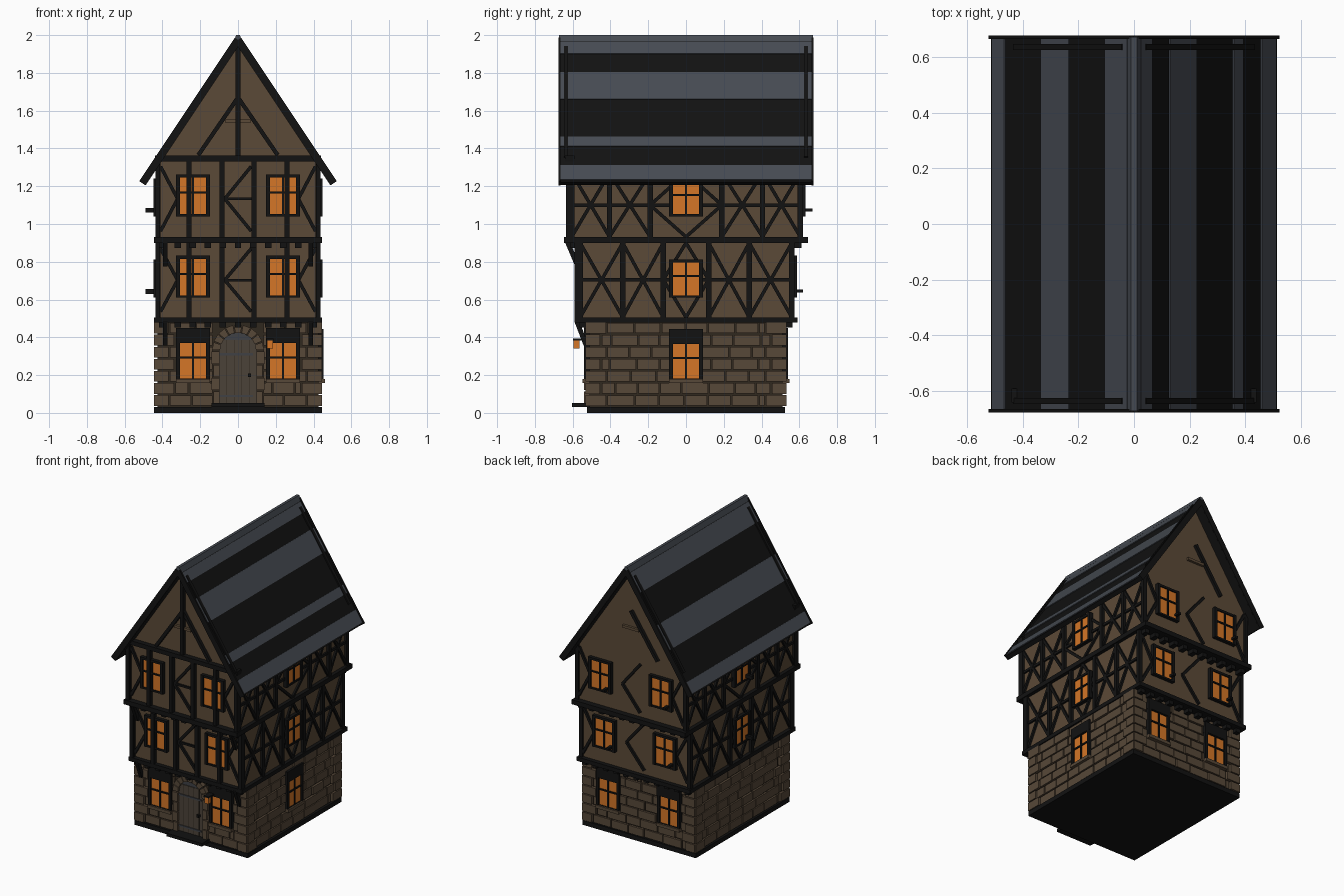
import bpy, bmesh, math, random
from mathutils import Matrix, Vector

random.seed(4)
cube = bpy.data.objects.get("Cube")
if cube:
    bpy.data.objects.remove(cube, do_unlink=True)


def material(name, rgb):
    m = bpy.data.materials.new(name)
    m.use_nodes = True
    m.diffuse_color = (*rgb, 1)
    bsdf = m.node_tree.nodes["Principled BSDF"]
    bsdf.inputs["Base Color"].default_value = (*rgb, 1)
    bsdf.inputs["Roughness"].default_value = 0.9
    return m


TIMBER = material("black_timber", (0.006, 0.006, 0.006))
PLASTER = material("brown_plaster", (0.105, 0.068, 0.038))
STONE = material("brown_stone", (0.095, 0.065, 0.04))
MORTAR = material("dark_mortar", (0.03, 0.021, 0.013))
SLATE = material("grey_slate", (0.06, 0.068, 0.083))
GLOW = material("orange_glass", (0.66, 0.18, 0.02))
DOOR = material("door_wood", (0.07, 0.054, 0.04))
IRON = material("grey_iron", (0.05, 0.053, 0.06))

FRONT, RIGHT, BACK, LEFT = 0, 1, 2, 3
parts = {}


def solid(part, mat, side, outline, out0, out1):
    """Extrude an outline given as (along, up) on one side of the house."""
    bm = parts.setdefault(part, (bmesh.new(), mat))[0]
    rot = Matrix.Rotation(side * math.pi / 2, 3, 'Z')
    rings = [[bm.verts.new(rot @ Vector((u, -o, z))) for u, z in outline] for o in (out0, out1)]
    n = len(outline)
    faces = [bm.faces.new(rings[0]), bm.faces.new(rings[1])]
    for i in range(n):
        j = (i + 1) % n
        faces.append(bm.faces.new((rings[0][i], rings[0][j], rings[1][j], rings[1][i])))
    bmesh.ops.recalc_face_normals(bm, faces=faces)


def block(part, mat, side, u0, u1, z0, z1, out0, out1):
    solid(part, mat, side, [(u0, z0), (u1, z0), (u1, z1), (u0, z1)], out0, out1)


def bar(part, mat, side, p, q, width, out0, out1):
    a, b = Vector(p), Vector(q)
    d = (b - a).normalized() * width / 2
    n = Vector((-d.y, d.x))
    solid(part, mat, side, [a - n, b - n, b + n, a + n], out0, out1)


def window(side, u, z0, z1, out, half=0.07, lintel=False):
    top = out + 0.027
    block("window_panes", GLOW, side, u - half, u + half, z0, z1, out - 0.01, out + 0.016)
    for s in (-1, 1):
        x = u + s * (half + 0.009)
        bar("window_frames", TIMBER, side, (x, z0 - 0.01), (x, z1 + 0.012), 0.02, out, top)
    rail = z0 + (z1 - z0) * 0.58
    for z, w in ((z0 - 0.004, 0.012), (z1 + 0.004, 0.016), (rail, 0.01)):
        bar("window_frames", TIMBER, side, (u - half, z), (u + half, z), w, out, top - 0.003)
    bar("window_frames", TIMBER, side, (u, z0), (u, z1), 0.01, out, top - 0.004)
    if lintel:
        block("window_lintels", TIMBER, side, u - half - 0.02, u + half + 0.02, z1, z1 + 0.075, out, top)
        block("window_sills", STONE, side, u - half - 0.02, u + half + 0.02, z0 - 0.022, z0, out, out + 0.035)


# Base, storey walls and floor beams
def storey(part, mat, hx, hy, z0, z1):
    block(part, mat, FRONT, -hx, hx, z0, z1, -hy, hy)


storey("base", TIMBER, 0.445, 0.525, 0, 0.032)
storey("ground_wall", MORTAR, 0.425, 0.51, 0.03, 0.49)
storey("middle_wall", PLASTER, 0.42, 0.56, 0.5, 0.91)
storey("upper_wall", PLASTER, 0.42, 0.605, 0.92, 1.36)
storey("floor_beams", TIMBER, 0.445, 0.59, 0.478, 0.506)
storey("floor_beams", TIMBER, 0.445, 0.645, 0.9, 0.932)
block("doorstep", TIMBER, FRONT, -0.14, 0.14, 0.03, 0.052, 0.5, 0.603)

# Joist ends under the jetties
for side in (FRONT, BACK):
    for i in range(11):
        u = -0.4 + 0.08 * i
        block("joist_ends", TIMBER, side, u - 0.017, u + 0.017, 0.452, 0.48, 0.48, 0.565)
        block("joist_ends", TIMBER, side, u - 0.017, u + 0.017, 0.872, 0.902, 0.53, 0.612)

# Stone courses, split around the openings
WIN = 0.238
openings = {FRONT: [(-WIN - 0.08, -WIN + 0.08), (-0.13, 0.13), (WIN - 0.08, WIN + 0.08)],
            RIGHT: [(-0.08, 0.08)],
            BACK: [(-WIN - 0.08, -WIN + 0.08), (WIN - 0.08, WIN + 0.08)],
            LEFT: []}
ROWS, ROW = 7, 0.064
for side in range(4):
    end, out = (0.42, 0.51) if side in (FRONT, BACK) else (0.505, 0.425)
    for r in range(ROWS):
        z = 0.034 + r * ROW
        quoin = 0.085 if (r + side) % 2 else 0.055
        holes = [h for h in openings[side] if 0.16 < z + ROW * 0.5 < 0.45 or h == (-0.13, 0.13)]
        edges = [-end + quoin] + [x for h in holes for x in h] + [end - quoin]
        for a, b in zip(edges[::2], edges[1::2]):
            u = a - (0.065 if r % 2 else 0)
            while u < b:
                step = random.uniform(0.11, 0.15)
                lo, hi = max(u, a) + 0.004, min(u + step, b) - 0.004
                if hi - lo > 0.012:
                    block("wall_stones", STONE, side, lo, hi, z + 0.004, z + ROW - 0.005,
                          out - 0.01, out + random.uniform(0.009, 0.016))
                u += step
        for s in (-1, 1):
            lo, hi = sorted((s * (end + 0.02), s * (end - quoin + 0.004)))
            block("corner_stones", STONE, side, lo, hi, z + 0.003, z + ROW - 0.004, out - 0.02, out + 0.021)

# Windows
for side in (FRONT, BACK):
    for u in (-WIN, WIN):
        window(side, u, 0.18, 0.375, 0.512, lintel=True)
        window(side, u, 0.62, 0.82, 0.56)
        window(side, u, 1.05, 1.25, 0.605)
window(RIGHT, 0, 0.18, 0.37, 0.425, lintel=True)
for side in (RIGHT, LEFT):
    window(side, 0, 0.62, 0.8, 0.42)
    window(side, 0, 1.05, 1.23, 0.42)
for z, out in ((0.645, 0.6), (1.075, 0.65)):
    for u in (-WIN, WIN):
        block("window_catches", TIMBER, BACK, u + 0.05, u + 0.07, z - 0.008, z + 0.008, out - 0.02, out + 0.02)
    block("window_catches", TIMBER, LEFT, 0.04, 0.06, z - 0.015, z + 0.01, 0.44, 0.49)

# Timber framing: front posts, rails and angled braces
FRONT_POSTS = (-0.425, -0.26, -0.085, 0.085, 0.26, 0.425)
for z0, z1, out in ((0.506, 0.9, 0.56), (0.932, 1.335, 0.605)):
    mid = (z0 + z1) / 2
    for u in FRONT_POSTS:
        bar("front_posts", TIMBER, FRONT, (u, z0), (u, z1), 0.026, out - 0.01, out + 0.029)
    bar("front_rails", TIMBER, FRONT, (-0.085, mid), (0.085, mid), 0.014, out, out + 0.012)
    for side in (FRONT, BACK):
        for a, b in ((-0.41, -0.32), (0.07, -0.07), (0.41, 0.32)):
            for z in (z0 + 0.03, z1 - 0.03):
                bar("gable_side_braces", TIMBER, side, (a, z), (b, mid), 0.018, out - 0.005, out + 0.014)

# Timber framing: long sides with crossed bays
for posts, z0, z1 in (((0.12, 0.335, 0.56), 0.506, 0.9), ((0.19, 0.405, 0.605), 0.932, 1.335)):
    mid = 0.705 if z0 < 0.6 else 1.1
    top = z1 if z0 < 0.6 else 1.27
    for side in (RIGHT, LEFT):
        bar("side_rails", TIMBER, side, (-posts[2], mid), (posts[2], mid), 0.018, 0.41, 0.432)
        for s in (-1, 1):
            for u in posts:
                bar("side_posts", TIMBER, side, (s * u, z0), (s * u, z1), 0.028, 0.41, 0.438)
            for a, b in zip(posts, posts[1:]):
                bar("side_braces", TIMBER, side, (s * a, z0), (s * b, top), 0.018, 0.415, 0.433)
                bar("side_braces", TIMBER, side, (s * b, z0), (s * a, top), 0.018, 0.415, 0.434)
            for z in (z0, top):
                bar("side_braces", TIMBER, side, (0, z), (s * posts[0], mid), 0.018, 0.415, 0.433)

# Brackets beneath the front jetties
for x in (-0.385, 0.385):
    bar("jetty_brackets", TIMBER, RIGHT, (-0.53, 0.36), (-0.58, 0.49), 0.025, x - 0.012, x + 0.012)
    bar("jetty_brackets", TIMBER, RIGHT, (-0.575, 0.78), (-0.63, 0.91), 0.025, x - 0.012, x + 0.012)

# Door with stone arch
half_circle = [(0.1 * math.cos(t * math.pi / 10), 0.325 + 0.1 * math.sin(t * math.pi / 10)) for t in range(11)]
solid("door_fanlight", IRON, FRONT, half_circle, 0.5, 0.518)
block("door", DOOR, FRONT, -0.1, 0.1, 0.05, 0.385, 0.5, 0.522)
for i in range(1, 5):
    u = -0.1 + i * 0.04
    bar("door_gaps", MORTAR, FRONT, (u, 0.05), (u, 0.385), 0.004, 0.52, 0.524)
for z in (0.09, 0.31):
    bar("door_hinges", IRON, FRONT, (-0.1, z), (0.08, z), 0.012, 0.52, 0.528)
block("door_handle", TIMBER, FRONT, 0.052, 0.07, 0.19, 0.208, 0.52, 0.54)
for s in (-1, 1):
    for r in range(4):
        z = 0.05 + r * 0.07
        lo, hi = sorted((s * 0.098, s * (0.14 if r % 2 else 0.13)))
        block("door_jambs", STONE, FRONT, lo, hi, z, z + 0.064, 0.5, 0.54)
for i in range(9):
    a0, a1 = (math.pi * (i + g) / 9 for g in (0.06, 0.94))
    ring = [(r * math.cos(a), 0.33 + r * math.sin(a))
            for r, a in ((0.095, a0), (0.137, a0), (0.137, a1), (0.095, a1))]
    solid("door_arch", STONE, FRONT, ring, 0.5, 0.54)

# Lantern
block("lantern", GLOW, FRONT, 0.153, 0.185, 0.34, 0.383, 0.565, 0.595)
block("lantern_cap", TIMBER, FRONT, 0.15, 0.188, 0.383, 0.393, 0.5, 0.598)

# Gables and their timber
solid("gable_walls", PLASTER, FRONT, [(-0.42, 1.34), (0.42, 1.34), (0, 1.95)], -0.605, 0.605)
bar("gable_timber", TIMBER, FRONT, (-0.44, 1.347), (0.44, 1.347), 0.03, 0.59, 0.64)
bar("gable_timber", TIMBER, FRONT, (0, 1.35), (0, 1.97), 0.026, 0.6, 0.632)
for side, ends in ((FRONT, (-0.21, 0.21)), (BACK, (0.21,))):
    for u in ends:
        bar("gable_timber", TIMBER, side, (0, 1.67), (u, 1.365), 0.022, 0.6, 0.625)
    bar("gable_collars", PLASTER, side, (-0.065, 1.545), (0.065, 1.545), 0.018, 0.6, 0.622)

# Roof: dark slabs, slate bands, rake boards and ridge
RUN = Vector((0.5, -0.75))
BANDS = {1: ((0.02, 0.06), (0.125, 0.22), (0.353, 0.387), (0.453, 0.505)),
         -1: ((0.02, 0.1), (0.23, 0.33), (0.46, 0.505))}


def slope(s, x, drop=0.0):
    return (s * x, 2.0 - 1.5 * x - drop)


for s, bands in BANDS.items():
    bar("roof_slabs", TIMBER, FRONT, slope(s, 0, 0.035), slope(s, 0.5, 0.035), 0.03, -0.67, 0.67)
    for a, b in bands:
        bar("roof_slate_bands", SLATE, FRONT, slope(s, a, 0.011), slope(s, b, 0.011), 0.014, -0.668, 0.668)
    for o in (-0.67, 0.67):
        bar("rake_boards", TIMBER, FRONT, slope(s, 0, 0.025), slope(s, 0.506, 0.025), 0.04, o - 0.006, o + 0.006)
    for o in (-0.635, 0.635):
        bar("roof_battens", TIMBER, FRONT, slope(s, 0.04, 0.002), slope(s, 0.43, 0.002), 0.012, o - 0.011, o + 0.011)
solid("ridge_cap", SLATE, FRONT, [(-0.024, 1.965), (0.024, 1.965), (0.01, 2.0), (-0.01, 2.0)], -0.672, 0.672)

# Turn every collected part into an object
for name, (bm, mat) in parts.items():
    mesh = bpy.data.meshes.new(name)
    bm.to_mesh(mesh)
    bm.free()
    mesh.materials.append(mat)
    bpy.context.scene.collection.objects.link(bpy.data.objects.new(name, mesh))
